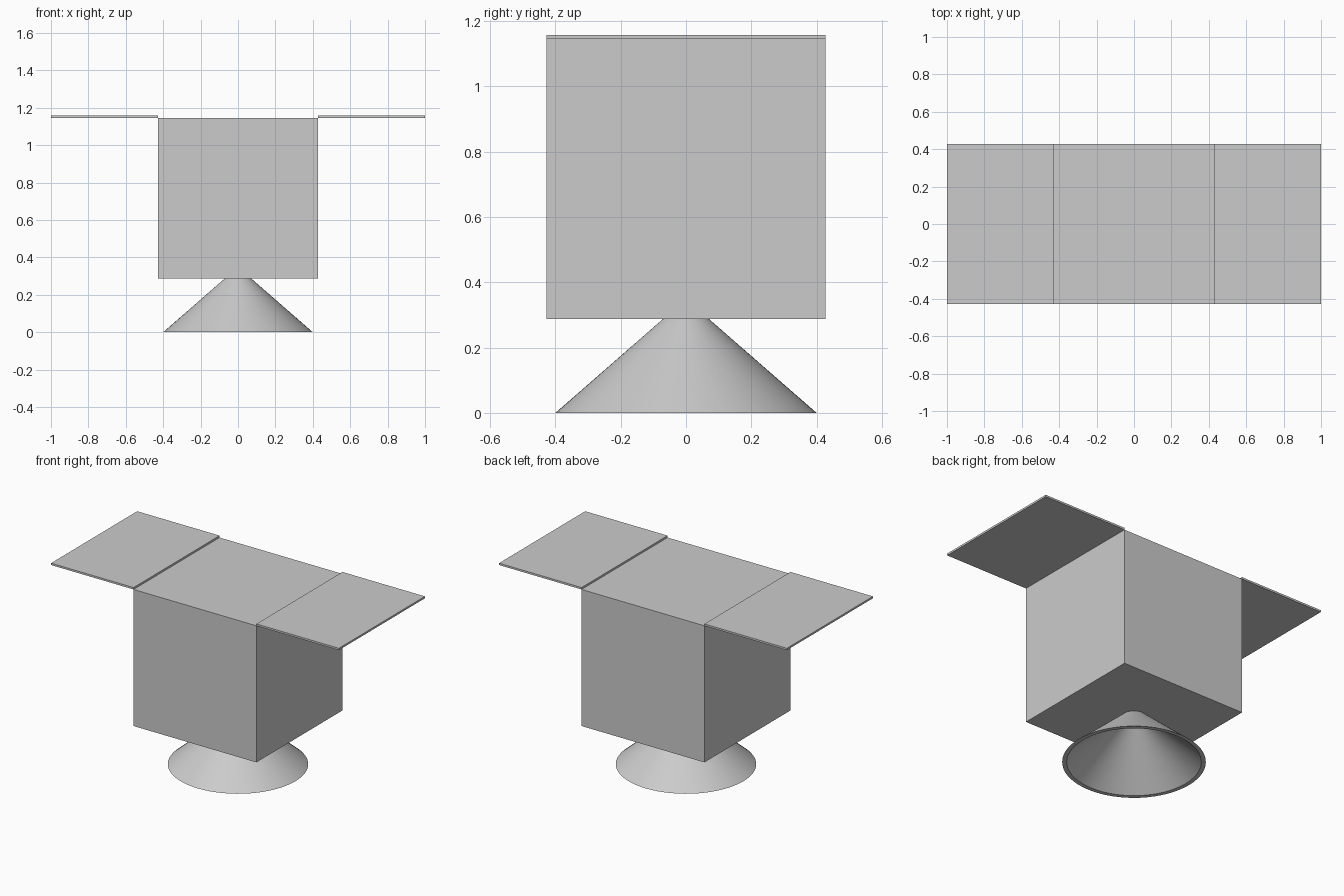
import bpy
import math

cube = bpy.data.objects.get("Cube")
if cube:
    bpy.data.objects.remove(cube, do_unlink=True)

grey = bpy.data.materials.new("light_grey")
grey.use_nodes = True
colour = (0.6, 0.6, 0.6, 1)
grey.diffuse_color = colour
grey.node_tree.nodes["Principled BSDF"].inputs["Base Color"].default_value = colour

HALF = 0.427      # half width of the body
BASE = 0.288      # underside of the body
TOP = 1.146       # top of the body
PANEL = 0.012     # panel thickness


def box(name, centre, size):
    bpy.ops.mesh.primitive_cube_add(size=1, location=centre)
    ob = bpy.context.object
    ob.name = name
    ob.scale = size
    bpy.ops.object.transform_apply(location=False, rotation=False, scale=True)
    ob.data.materials.append(grey)
    return ob


def lathe(name, profile, sides):
    """Spin a closed (radius, height) loop around z."""
    n = len(profile)
    verts = [(r * math.cos(a), r * math.sin(a), z)
             for a in (math.tau * i / sides for i in range(sides))
             for r, z in profile]
    faces = []
    for i in range(sides):
        j = (i + 1) % sides
        for k in range(n):
            m = (k + 1) % n
            faces.append((i * n + k, j * n + k, j * n + m, i * n + m))
    mesh = bpy.data.meshes.new(name)
    mesh.from_pydata(verts, [], faces)
    ob = bpy.data.objects.new(name, mesh)
    bpy.context.collection.objects.link(ob)
    mesh.materials.append(grey)
    bpy.ops.object.select_all(action="DESELECT")
    ob.select_set(True)
    bpy.context.view_layer.objects.active = ob
    bpy.ops.object.shade_smooth_by_angle(angle=math.radians(35))
    return ob


# Cubic body
box("body", (0, 0, (BASE + TOP) / 2), (2 * HALF, 2 * HALF, TOP - BASE))

# Thin wing panels, level with the top edge
for side, label in ((1, "left"), (-1, "right")):
    box(label + "_panel", (side * (1 + HALF) / 2, 0, TOP + PANEL / 2),
        (1 - HALF, 2 * HALF, PANEL))

# Hollow flared nozzle, its neck meeting the underside of the body
lathe("nozzle", [(0.4, 0), (0.07, BASE), (0.045, BASE), (0.375, 0)], 64)
